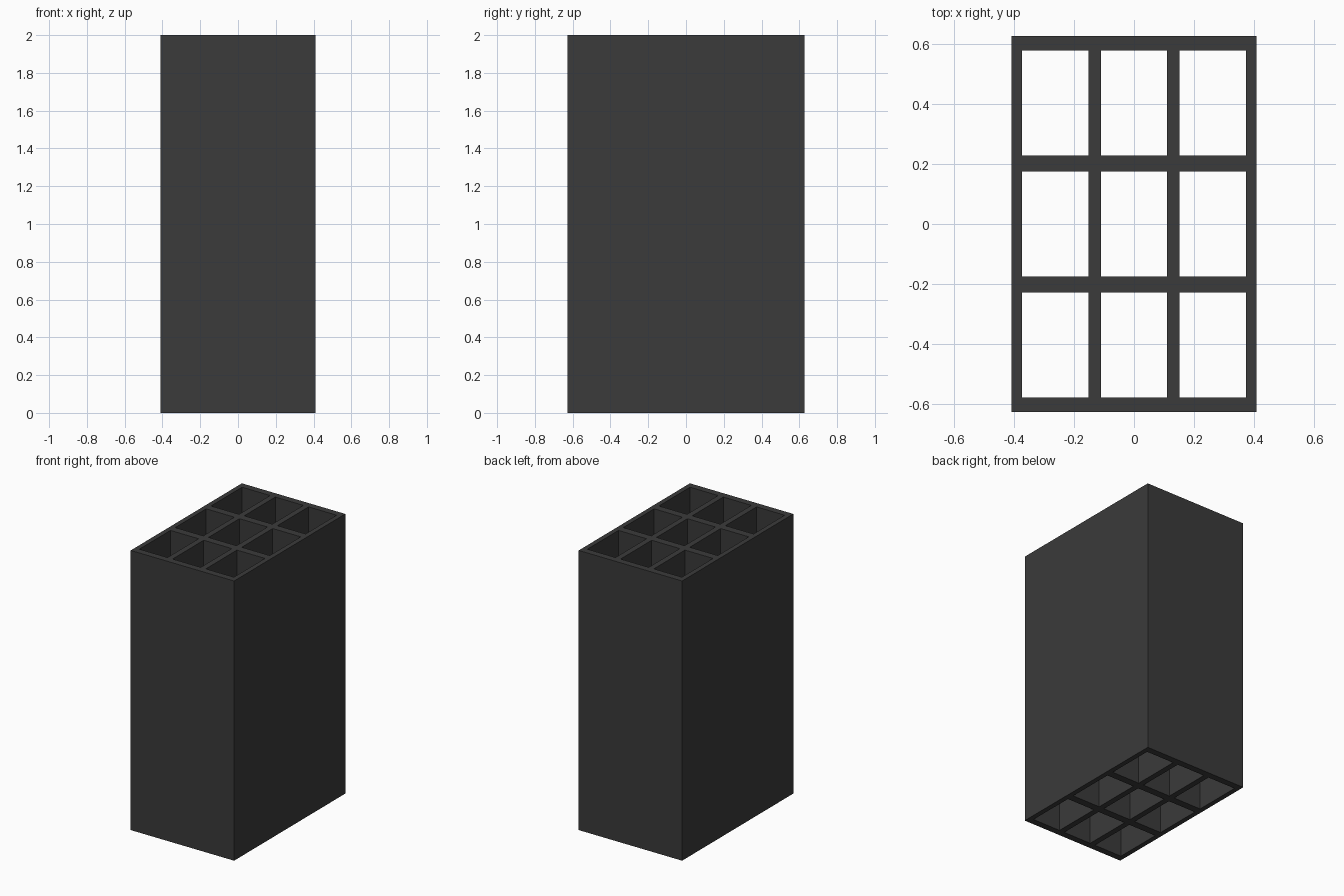
import bpy
import bmesh

cube = bpy.data.objects.get("Cube")
if cube:
    bpy.data.objects.remove(cube, do_unlink=True)

# Dark grey material
grey = bpy.data.materials.new("dark_grey")
grey.use_nodes = True
colour = (0.043, 0.043, 0.043, 1)
grey.diffuse_color = colour
grey.node_tree.nodes["Principled BSDF"].inputs["Base Color"].default_value = colour

HEIGHT = 2.0


def mirrored(values):
    """Wall edges on one side, completed with their mirror image."""
    return [-v for v in reversed(values)] + values


# Wall edges from the middle compartment outwards
xs = mirrored([0.111, 0.152, 0.374, 0.409])
ys = mirrored([0.175, 0.229, 0.58, 0.628])

# Flat lattice: every cell is wall except the nine compartments
bm = bmesh.new()
grid = [[bm.verts.new((x, y, 0)) for y in ys] for x in xs]
for i in range(len(xs) - 1):
    for j in range(len(ys) - 1):
        if i % 2 and j % 2:
            continue
        bm.faces.new((grid[i][j], grid[i + 1][j],
                      grid[i + 1][j + 1], grid[i][j + 1]))
mesh = bpy.data.meshes.new("compartment_block")
bm.to_mesh(mesh)
bm.free()
mesh.materials.append(grey)

block = bpy.data.objects.new("compartment_block", mesh)
bpy.context.collection.objects.link(block)

# Raise the lattice into full height walls, open at both ends
walls = block.modifiers.new("wall_height", 'SOLIDIFY')
walls.thickness = HEIGHT
walls.offset = 1
